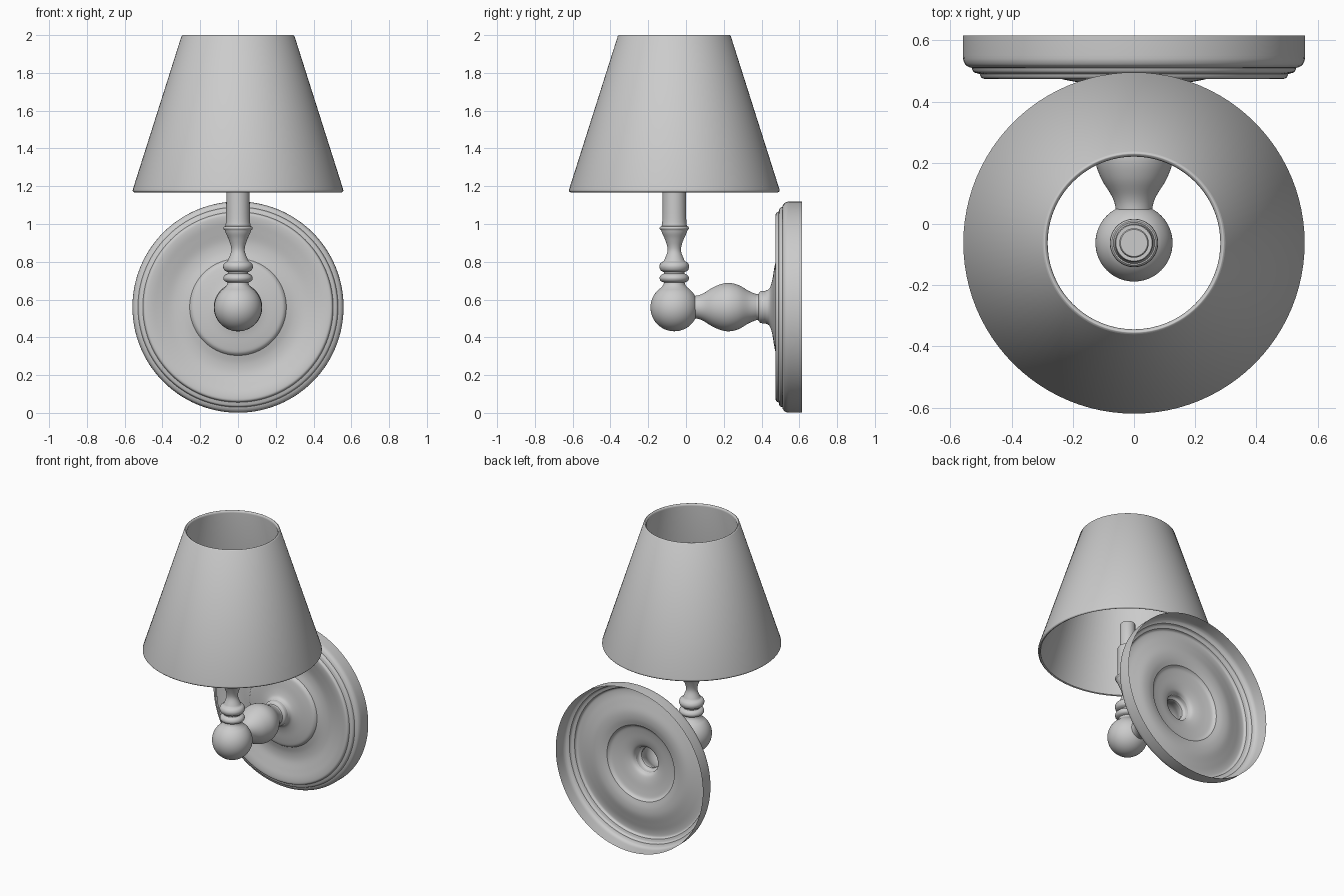
import bpy, bmesh, math

if "Cube" in bpy.data.objects:
    bpy.data.objects.remove(bpy.data.objects["Cube"])

YC, ZC = -0.062, 0.56   # stem axis (y) and arm axis height (z)


def spline(pts, n=5):
    """Catmull-Rom curve through the points of one run."""
    if len(pts) < 3:
        return list(pts)
    p = [pts[0]] + list(pts) + [pts[-1]]
    out = []
    for i in range(1, len(p) - 2):
        for k in range(n):
            t = k / n
            out.append(tuple(0.5 * (2 * b + (c - a) * t + (2*a - 5*b + 4*c - d) * t**2
                                    + (3*b - a - 3*c + d) * t**3)
                             for a, b, c, d in zip(*p[i-1:i+3])))
    return out + [pts[-1]]


def lathe(name, runs, axis='Z', segs=80, closed=False):
    """Revolve (radius, height) runs; corners between runs stay sharp."""
    prof = []
    for run in runs:
        for q in spline(run):
            if not prof or math.dist(q, prof[-1]) > 1e-5:
                prof.append(q)
    bm = bmesh.new()
    rings = []
    for r, h in prof:
        ring = []
        for i in range(segs):
            a = 2 * math.pi * i / segs
            u, v = r * math.cos(a), r * math.sin(a)
            ring.append(bm.verts.new((u, YC + v, h) if axis == 'Z' else (u, h, ZC + v)))
        rings.append(ring)
    pairs = list(zip(rings, rings[1:]))
    if closed:
        pairs.append((rings[-1], rings[0]))
    for a, b in pairs:
        for i in range(segs):
            j = (i + 1) % segs
            bm.faces.new((a[i], a[j], b[j], b[i]) if axis == 'Z' else (a[j], a[i], b[i], b[j]))
    bmesh.ops.remove_doubles(bm, verts=bm.verts, dist=1e-5)
    if closed:
        bmesh.ops.recalc_face_normals(bm, faces=bm.faces)
    me = bpy.data.meshes.new(name)
    bm.to_mesh(me)
    bm.free()
    ob = bpy.data.objects.new(name, me)
    bpy.context.collection.objects.link(ob)
    bpy.ops.object.select_all(action='DESELECT')
    bpy.context.view_layer.objects.active = ob
    ob.select_set(True)
    bpy.ops.object.shade_smooth_by_angle(angle=math.radians(40))
    return ob


# tapered shade, thin walled and open at both ends
lathe("lamp_shade", [
    [(0.285, 1.995), (0.292, 2.0), (0.299, 1.995)],
    [(0.557, 1.183), (0.557, 1.174), (0.550, 1.168)],
    [(0.542, 1.172), (0.541, 1.180)],
    [(0.282, 1.985)]], segs=96, closed=True)

# ball joint with a slightly pulled-up top
ball = [(0.126 * math.sin(math.pi * i / 20), ZC - 0.002 - 0.126 * math.cos(math.pi * i / 20))
        for i in range(17)]
ball[0] = (0.0, ball[0][1])
lathe("ball_joint", [ball + [(0.060, 0.675), (0.054, 0.692)]])

# turned stem: two rings, waist, flared cup
lathe("turned_stem", [
    [(0.054, 0.690), (0.071, 0.698), (0.078, 0.713), (0.071, 0.729), (0.054, 0.738)],
    [(0.054, 0.745), (0.072, 0.755), (0.079, 0.775), (0.072, 0.793), (0.056, 0.803)],
    [(0.052, 0.812), (0.037, 0.850), (0.037, 0.880), (0.050, 0.920), (0.064, 0.950),
     (0.070, 0.968)],
    [(0.076, 0.972), (0.078, 0.980), (0.072, 0.988)],
    [(0.0, 0.990)]])

# candle sleeve with the narrower socket above
lathe("candle_sleeve", [[(0.068, 0.985), (0.063, 1.03), (0.062, 1.195)],
                        [(0.059, 1.20)], [(0.0, 1.20)]])
lathe("bulb_socket", [[(0.048, 1.19), (0.048, 1.365)], [(0.044, 1.37)], [(0.0, 1.37)]])

# hollow baluster arm running into the flared boss
lathe("arm", [
    [(0.060, 0.0), (0.060, 0.05), (0.072, 0.09), (0.108, 0.15), (0.128, 0.215),
     (0.118, 0.275), (0.084, 0.335), (0.068, 0.375)],
    [(0.070, 0.383), (0.083, 0.393), (0.086, 0.408), (0.086, 0.420)]], axis='Y')

# dished wall plate with stepped rim, open at the back
lathe("wall_plate", [
    [(0.086, 0.420), (0.100, 0.442), (0.140, 0.456), (0.200, 0.466), (0.237, 0.474),
     (0.251, 0.484)],
    [(0.256, 0.492), (0.300, 0.502), (0.350, 0.502), (0.410, 0.488), (0.455, 0.477),
     (0.485, 0.474), (0.498, 0.478), (0.504, 0.490)],
    [(0.512, 0.492), (0.524, 0.497), (0.530, 0.510)],
    [(0.538, 0.512), (0.550, 0.520), (0.557, 0.534), (0.559, 0.550)],
    [(0.559, 0.615)]], axis='Y', segs=112)
